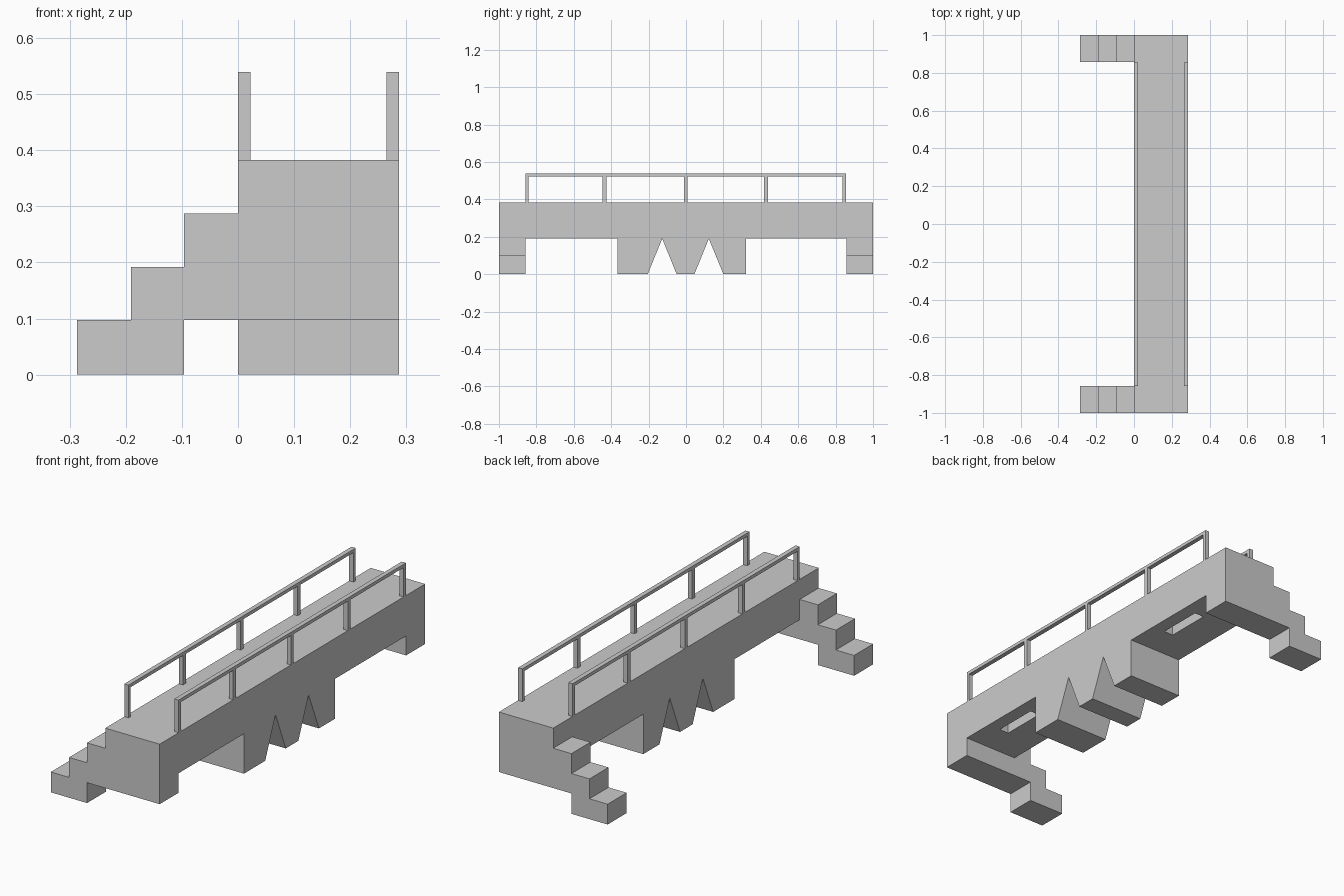
import bpy, bmesh
from mathutils import Vector

if "Cube" in bpy.data.objects:
    bpy.data.objects.remove(bpy.data.objects["Cube"])

W, TOP, UNDER, END = 0.287, 0.383, 0.19, 0.857


def prism(name, profile, to_3d, offset):
    """Extrude a 2D profile into a solid."""
    bm = bmesh.new()
    face = bm.faces.new([bm.verts.new(to_3d(a, b)) for a, b in profile])
    ext = bmesh.ops.extrude_face_region(bm, geom=[face])
    verts = [v for v in ext["geom"] if isinstance(v, bmesh.types.BMVert)]
    bmesh.ops.translate(bm, verts=verts, vec=Vector(offset))
    bmesh.ops.recalc_face_normals(bm, faces=bm.faces)
    mesh = bpy.data.meshes.new(name)
    bm.to_mesh(mesh)
    bm.free()
    obj = bpy.data.objects.new(name, mesh)
    bpy.context.collection.objects.link(obj)
    return obj


def box(name, x0, x1, y0, y1, z0, z1):
    return prism(name, [(x0, y0), (x1, y0), (x1, y1), (x0, y1)],
                 lambda a, b: (a, b, z0), (0, 0, z1 - z0))


# Deck with notched central pier, as a side profile across the width
side = [(-END, TOP), (-END, UNDER), (-0.365, UNDER), (-0.365, 0),
        (-0.205, 0), (-0.127, UNDER), (-0.05, 0),
        (0.045, 0), (0.122, UNDER), (0.2, 0),
        (0.322, 0), (0.322, UNDER), (END, UNDER), (END, TOP)]
deck = prism("bridge_deck", side, lambda a, b: (0, a, b), (W, 0, 0))

# Small slots in the underside
for s in (-1, 1):
    y0, y1 = sorted((s * 0.48, s * 0.70))
    cutter = box("slot_cutter", 0.17, 0.22, y0, y1, 0.15, 0.29)
    cutter.hide_render = True
    cutter.hide_viewport = True
    mod = deck.modifiers.new("slot", "BOOLEAN")
    mod.operation = "DIFFERENCE"
    mod.solver = "EXACT"
    mod.object = cutter

# End blocks with side stairs
stairs = [(-0.287, 0), (-0.096, 0), (-0.096, 0.097), (W, 0.097), (W, TOP),
          (0, TOP), (0, 0.287), (-0.096, 0.287), (-0.096, 0.192),
          (-0.191, 0.192), (-0.191, 0.097), (-0.287, 0.097)]
for name, y in (("front_stairs", -1), ("back_stairs", END)):
    prism(name, stairs, lambda a, b, y=y: (a, y, b), (0, 1 - END, 0))

# Railings: top bar and five posts on each side
posts = [(-0.857, -0.841), (-0.446, -0.425), (-0.011, 0.009),
         (0.418, 0.439), (0.838, 0.855)]
for label, x in (("left", 0), ("right", W - 0.022)):
    box(label + "_handrail", x, x + 0.022, -0.857, 0.855, 0.523, 0.539)
    for y0, y1 in posts:
        box(label + "_railing_post", x, x + 0.022, y0, y1, TOP, 0.523)
